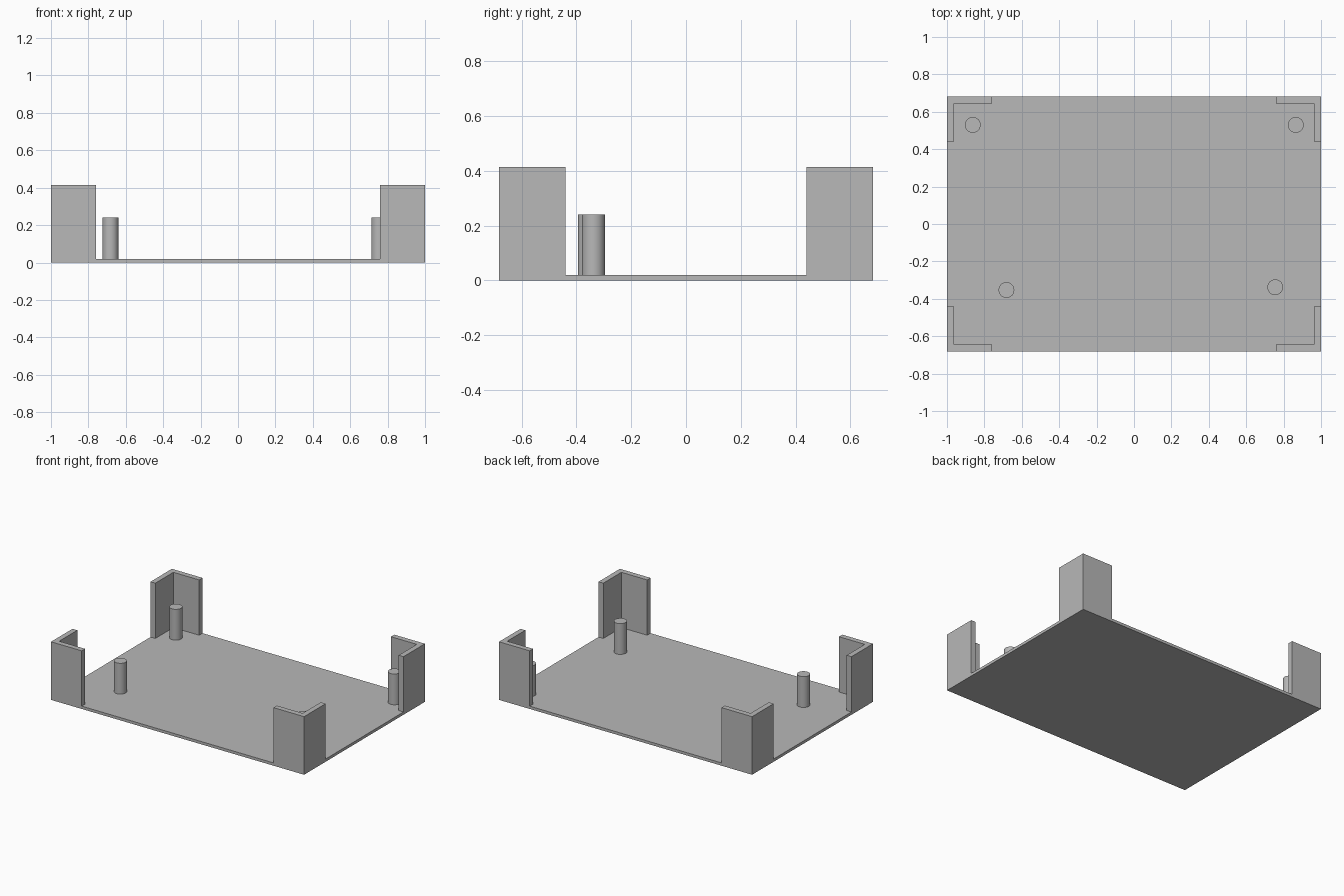
import bpy
import bmesh
from mathutils import Matrix

cube = bpy.data.objects.get("Cube")
if cube:
    bpy.data.objects.remove(cube, do_unlink=True)

HALF_X, HALF_Y = 1.0, 0.682
FLOOR = 0.02
WALL_TOP = 0.415
WALL = 0.038      # wall thickness
REACH = 0.242     # length of each bracket arm
POST_TOP = 0.24
POST_RADIUS = 0.042

grey = bpy.data.materials.new("plain_grey")
grey.use_nodes = True
colour = (0.48, 0.48, 0.48, 1)
grey.diffuse_color = colour
grey.node_tree.nodes["Principled BSDF"].inputs["Base Color"].default_value = colour


def add_object(name, bm):
    bmesh.ops.recalc_face_normals(bm, faces=bm.faces)
    mesh = bpy.data.meshes.new(name)
    bm.to_mesh(mesh)
    bm.free()
    mesh.materials.append(grey)
    obj = bpy.data.objects.new(name, mesh)
    bpy.context.collection.objects.link(obj)
    return obj


def add_prism(name, outline, bottom, top):
    bm = bmesh.new()
    face = bm.faces.new([bm.verts.new((x, y, bottom)) for x, y in outline])
    result = bmesh.ops.extrude_face_region(bm, geom=[face], use_keep_orig=True)
    verts = [v for v in result["geom"] if isinstance(v, bmesh.types.BMVert)]
    bmesh.ops.translate(bm, verts=verts, vec=(0, 0, top - bottom))
    return add_object(name, bm)


# Base plate
add_prism("base_plate",
          [(-HALF_X, -HALF_Y), (HALF_X, -HALF_Y), (HALF_X, HALF_Y), (-HALF_X, HALF_Y)],
          0, FLOOR)

# L-shaped corner walls, given as insets from the outer corner
corner = [(0, 0), (REACH, 0), (REACH, WALL), (WALL, WALL), (WALL, REACH), (0, REACH)]
for side, sx in (("left", 1), ("right", -1)):
    for end, sy in (("front", -1), ("back", 1)):
        outline = [(sx * (HALF_X - u), sy * (HALF_Y - v)) for u, v in corner]
        add_prism(f"corner_wall_{end}_{side}", outline, FLOOR, WALL_TOP)

# Mounting posts
posts = {
    "front_right": (-0.682, -0.353),
    "front_left": (0.755, -0.338),
    "back_right": (-0.862, 0.53),
    "back_left": (0.865, 0.53),
}
for place, (x, y) in posts.items():
    bm = bmesh.new()
    bmesh.ops.create_cone(bm, cap_ends=True, segments=48, radius1=POST_RADIUS,
                          radius2=POST_RADIUS, depth=POST_TOP - FLOOR,
                          matrix=Matrix.Translation((x, y, (POST_TOP + FLOOR) / 2)))
    post = add_object(f"post_{place}", bm)
    for poly in post.data.polygons:
        poly.use_smooth = abs(poly.normal.z) < 0.5
    for edge in post.data.edges:
        a, b = (post.data.vertices[i].co.z for i in edge.vertices)
        edge.use_edge_sharp = abs(a - b) < 0.001
